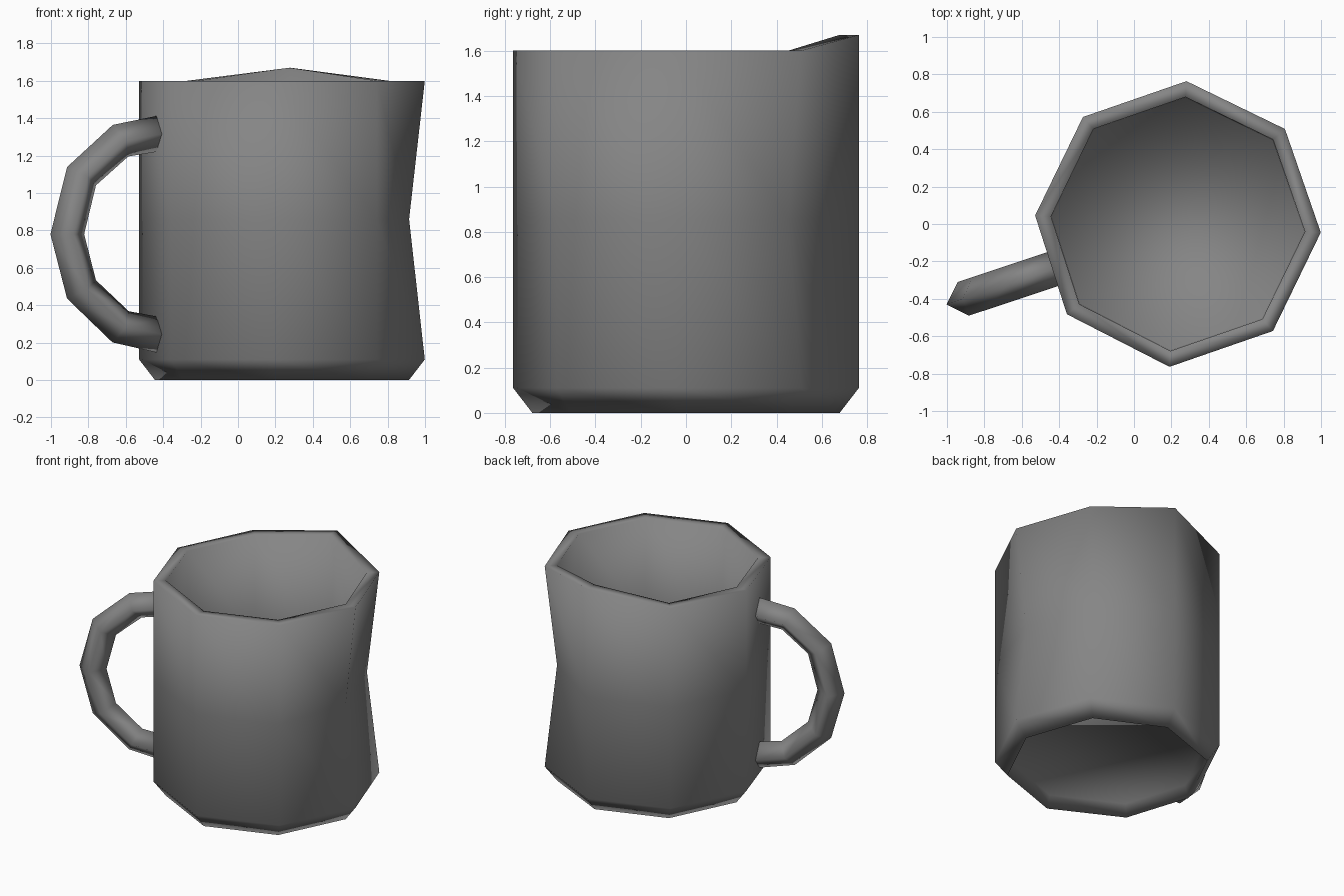
import bpy, bmesh
from math import cos, sin, radians
from mathutils import Vector

if "Cube" in bpy.data.objects:
    bpy.data.objects.remove(bpy.data.objects["Cube"])

CX = 0.235          # cup axis
SIDES = 8
START = 86.6        # angle of the raised rim corner

# Dark grey glaze
glaze = bpy.data.materials.new("dark_grey")
glaze.diffuse_color = (0.235, 0.235, 0.235, 1)
glaze.use_nodes = True
glaze.node_tree.nodes["Principled BSDF"].inputs["Base Color"].default_value = glaze.diffuse_color


def finish(bm, name):
    bmesh.ops.recalc_face_normals(bm, faces=bm.faces)
    for f in bm.faces:
        f.smooth = True
    mesh = bpy.data.meshes.new(name)
    bm.to_mesh(mesh)
    bm.free()
    mesh.materials.append(glaze)
    obj = bpy.data.objects.new(name, mesh)
    bpy.context.collection.objects.link(obj)
    return obj


def bridge(bm, rings):
    for a, b in zip(rings, rings[1:]):
        n = len(a)
        for i in range(n):
            j = (i + 1) % n
            bm.faces.new((a[i], a[j], b[j], b[i]))
    bm.faces.new(rings[0])
    bm.faces.new(rings[-1])


# Cup: octagonal shell from the recessed underside, up the outside, over the rim, down inside
bm = bmesh.new()
profile = [(0.65, 0.09), (0.68, 0.0), (0.765, 0.11), (0.765, 0.86),
           (0.765, 1.6), (0.68, 1.6), (0.678, 0.86), (0.675, 0.12)]
rings = []
for level, (r, z) in enumerate(profile):
    ring = []
    for k in range(SIDES):
        a = radians(START - 45 * k)
        if k == 5:                              # corner beside the handle sits a little off
            a -= radians(2.5)
        rad, h = r, z
        if level == 3 and k in (1, 2):          # two dented corners
            rad = 0.681
        if z == 1.6 and k == 0:                 # raised rim corner
            h = 1.67
        ring.append(bm.verts.new((CX + rad * cos(a), rad * sin(a), h)))
    rings.append(ring)
bridge(bm, rings)
finish(bm, "cup")

# Handle: four-sided tube swept along a bent path pointing away from the cup axis
u = Vector((-0.949, -0.316, 0))
v = Vector((-0.316, 0.949, 0))
path = [(0.69, 1.32), (0.915, 1.28), (1.135, 1.09), (1.215, 0.78),
        (1.135, 0.485), (0.915, 0.285), (0.69, 0.24)]
points = [Vector((CX, 0, 0)) + u * r - v * 0.017 + Vector((0, 0, z)) for r, z in path]
bm = bmesh.new()
rings = []
for i, p in enumerate(points):
    t = (points[min(i + 1, len(points) - 1)] - points[max(i - 1, 0)]).normalized()
    n = t.cross(v).normalized()
    rings.append([bm.verts.new(p + d * 0.095) for d in (n, v, -n, -v)])
bridge(bm, rings)
finish(bm, "handle")
